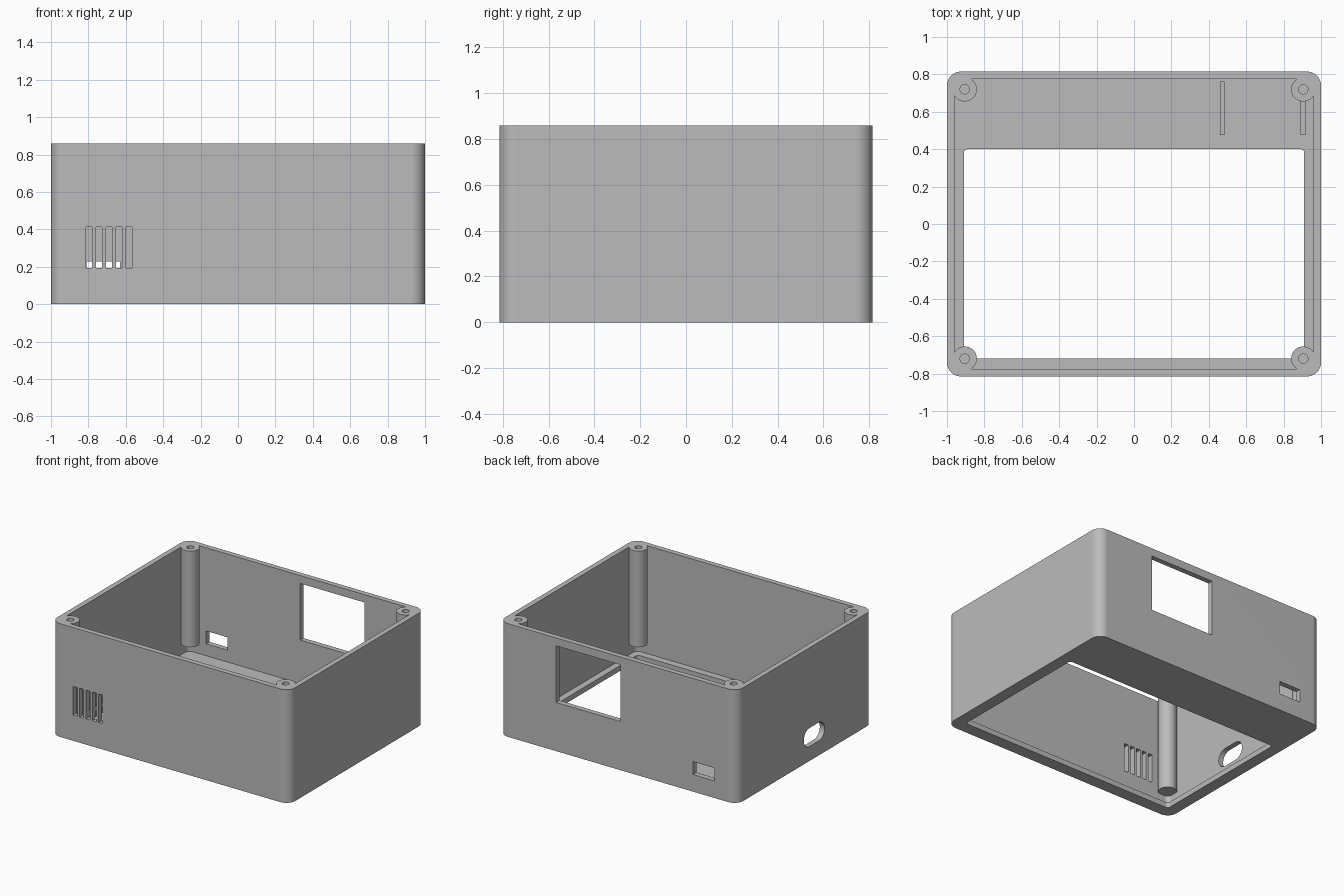
import bpy, bmesh, math

cube = bpy.data.objects.get("Cube")
if cube:
    bpy.data.objects.remove(cube, do_unlink=True)

grey = bpy.data.materials.new("plain grey")
grey.use_nodes = True
grey.diffuse_color = (0.5, 0.5, 0.5, 1)
grey.node_tree.nodes["Principled BSDF"].inputs["Base Color"].default_value = (0.5, 0.5, 0.5, 1)


def rounded(x0, x1, y0, y1, r, steps=12):
    """Counter-clockwise outline of a rectangle with round corners."""
    if r <= 0:
        return [(x0, y0), (x1, y0), (x1, y1), (x0, y1)]
    centres = [(x1 - r, y1 - r), (x0 + r, y1 - r), (x0 + r, y0 + r), (x1 - r, y0 + r)]
    outline = []
    for q, (cx, cy) in enumerate(centres):
        for i in range(steps + 1):
            a = math.pi / 2 * (q + i / steps)
            p = (cx + r * math.cos(a), cy + r * math.sin(a))
            if not outline or math.dist(p, outline[-1]) > 1e-5:
                outline.append(p)
    if math.dist(outline[0], outline[-1]) < 1e-5:
        outline.pop()
    return outline


def prism(name, outline, lo, hi, axis="z"):
    """Extrude an outline from lo to hi along an axis."""
    place = {"x": lambda u, v, w: (w, u, v),
             "y": lambda u, v, w: (u, w, v),
             "z": lambda u, v, w: (u, v, w)}[axis]
    bm = bmesh.new()
    face = bm.faces.new([bm.verts.new(place(u, v, lo)) for u, v in outline])
    new = bmesh.ops.extrude_face_region(bm, geom=[face])["geom"]
    shift = place(0, 0, hi - lo)
    bmesh.ops.translate(bm, vec=shift, verts=[g for g in new if isinstance(g, bmesh.types.BMVert)])
    bmesh.ops.recalc_face_normals(bm, faces=bm.faces)
    mesh = bpy.data.meshes.new(name)
    bm.to_mesh(mesh)
    bm.free()
    mesh.materials.append(grey)
    obj = bpy.data.objects.new(name, mesh)
    bpy.context.collection.objects.link(obj)
    return obj


def disc(x, y, r):
    return rounded(x - r, x + r, y - r, y + r, r, 8)


def combine(target, tool, operation="DIFFERENCE"):
    """Apply a boolean and discard the tool."""
    mod = target.modifiers.new("shape", "BOOLEAN")
    mod.operation, mod.solver, mod.object = operation, "EXACT", tool
    bpy.context.view_layer.objects.active = target
    bpy.ops.object.modifier_apply(modifier=mod.name)
    bpy.data.objects.remove(tool, do_unlink=True)


W, D, H, WALL = 1.0, 0.815, 0.86, 0.04

# Open box with a thin floor
case = prism("enclosure", rounded(-W, W, -D, D, 0.075), 0, H)
combine(case, prism("cavity", rounded(WALL - W, W - WALL, WALL - D, D - WALL, 0.035), WALL, H + 0.1))

# Large display opening through the floor
combine(case, prism("floor_opening", rounded(-0.91, 0.91, -0.72, 0.4, 0.02, 6), -0.1, 0.1))

# Corner screw posts, stopping short of the floor
corners = [(sx * 0.905, sy * 0.72) for sx in (-1, 1) for sy in (-1, 1)]
for x, y in corners:
    combine(case, prism("screw_post", disc(x, y, 0.065), 0.13, H), "UNION")
for x, y in corners:
    combine(case, prism("screw_hole", disc(x, y, 0.025), H - 0.3, H + 0.1))

# Back wall: socket window and small cable slot
combine(case, prism("socket_window", rounded(-0.02, 0.52, 0.37, 0.8, 0), 0.7, 0.9, "y"))
combine(case, prism("cable_slot", rounded(-0.81, -0.63, 0.13, 0.228, 0), 0.7, 0.9, "y"))

# Front wall: row of vent slits
for i in range(5):
    x = -0.797 + i * 0.0535
    combine(case, prism("vent_slit", rounded(x - 0.017, x + 0.017, 0.195, 0.413, 0), -0.9, -0.7, "y"))

# Side wall: pill-shaped port
combine(case, prism("side_port", rounded(-0.235, 0.015, 0.11, 0.25, 0.07), -1.1, -0.9, "x"))

# Low guide ribs on the floor behind the opening
ribs = [prism("guide_rib_" + side, rounded(x - 0.013, x + 0.013, 0.475, 0.763, 0), 0.03, 0.12)
        for side, x in (("inner", 0.472), ("outer", 0.903))]

# Smooth round corners, crisp edges elsewhere
bpy.ops.object.select_all(action="DESELECT")
case.select_set(True)
bpy.context.view_layer.objects.active = case
bpy.ops.object.shade_smooth_by_angle(angle=math.radians(30))
weighted = case.modifiers.new("even shading", "WEIGHTED_NORMAL")
weighted.keep_sharp = True
